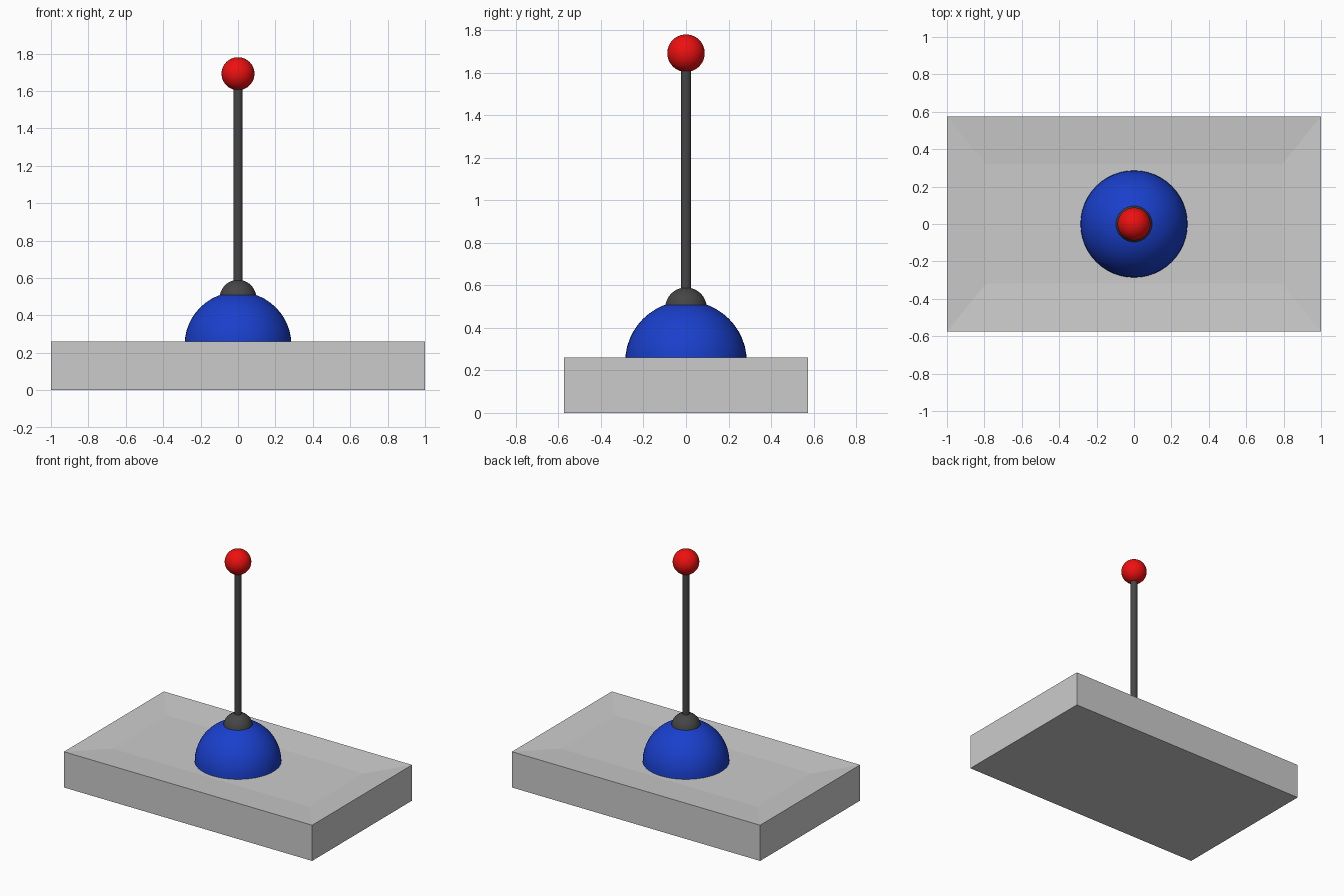
import bpy, bmesh
from math import radians

if "Cube" in bpy.data.objects:
    bpy.data.objects.remove(bpy.data.objects["Cube"])


def paint(obj, name, rgb):
    mat = bpy.data.materials.new(name)
    mat.diffuse_color = (*rgb, 1)
    mat.use_nodes = True
    mat.node_tree.nodes["Principled BSDF"].inputs["Base Color"].default_value = mat.diffuse_color
    obj.data.materials.append(mat)


def smooth(obj):
    bpy.ops.object.select_all(action='DESELECT')
    obj.select_set(True)
    bpy.context.view_layer.objects.active = obj
    bpy.ops.object.shade_smooth_by_angle(angle=radians(35))


def ball(name, radius, z, half=False):
    bpy.ops.mesh.primitive_uv_sphere_add(segments=48, ring_count=24, radius=radius, location=(0, 0, z))
    obj = bpy.context.object
    obj.name = name
    if half:
        bm = bmesh.new()
        bm.from_mesh(obj.data)
        bmesh.ops.delete(bm, geom=[v for v in bm.verts if v.co.z < -1e-4], context='VERTS')
        bm.to_mesh(obj.data)
        bm.free()
    smooth(obj)
    return obj


# Base block with a shallow dished top
bpy.ops.mesh.primitive_cube_add(size=1, location=(0, 0, 0.13))
base = bpy.context.object
base.name = "base"
bm = bmesh.new()
bm.from_mesh(base.data)
bmesh.ops.scale(bm, vec=(2, 1.15, 0.26), verts=bm.verts)
bm.normal_update()
top = max(bm.faces, key=lambda f: f.calc_center_median().z)
bmesh.ops.inset_individual(bm, faces=[top], thickness=0.2)
for v in top.verts:
    v.co.x = 0.79 if v.co.x > 0 else -0.79
    v.co.y = 0.317 if v.co.y > 0 else -0.317
    v.co.z -= 0.02
bm.to_mesh(base.data)
bm.free()

# Blue dome
dome = ball("dome", 0.286, 0.24, half=True)
paint(dome, "blue", (0.01, 0.05, 0.6))

# Pivot ball and stick
pivot = ball("pivot_ball", 0.098, 0.492)
bpy.ops.mesh.primitive_cylinder_add(vertices=24, radius=0.0245, depth=1.12, location=(0, 0, 1.09))
stick = bpy.context.object
stick.name = "stick"
smooth(stick)
for part in (pivot, stick):
    paint(part, "dark_grey", (0.06, 0.06, 0.06))

# Red knob
knob = ball("knob", 0.088, 1.692)
paint(knob, "red", (0.85, 0.005, 0.005))
